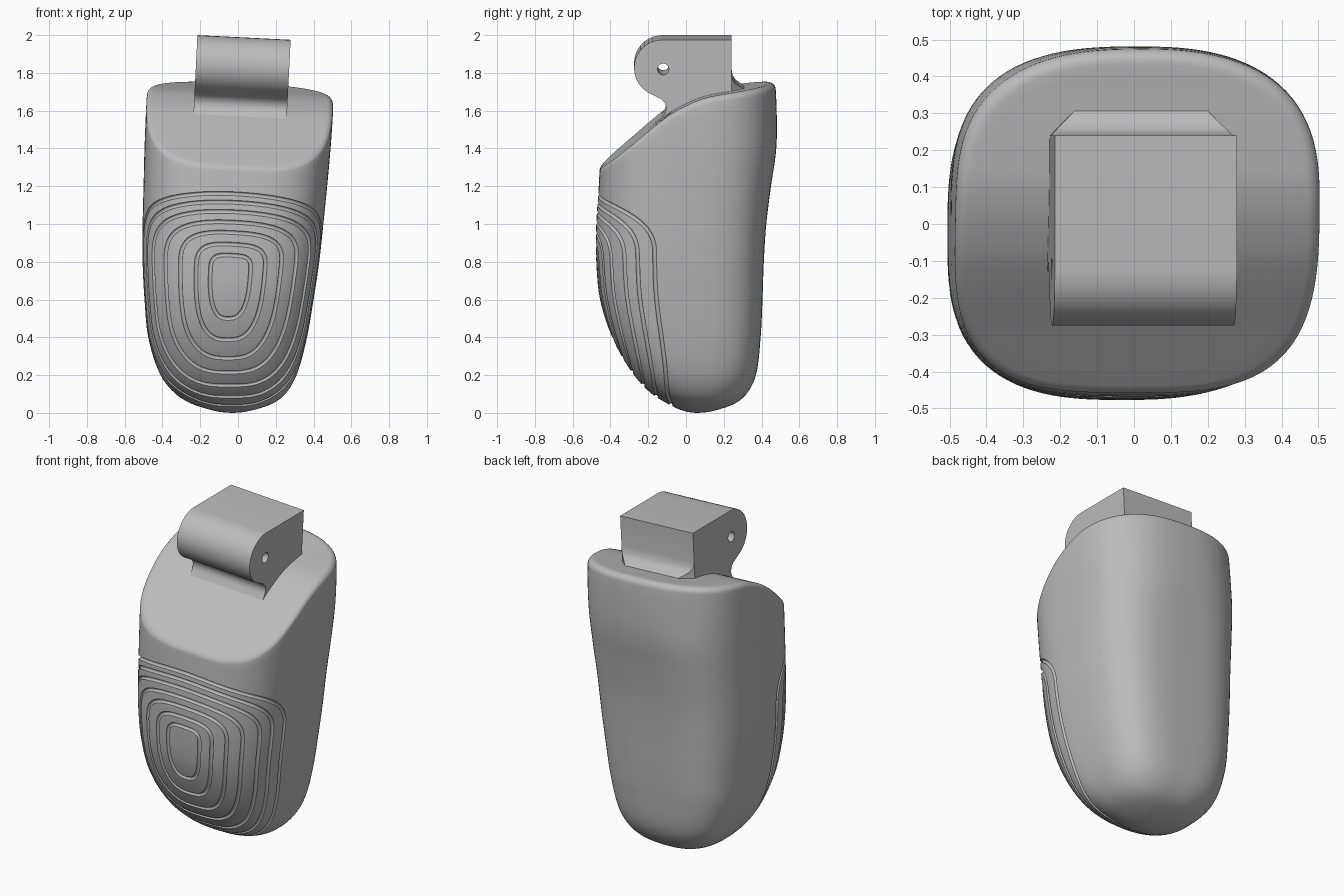
import bpy, bmesh, math
from math import sin, cos, pi, radians
from mathutils import Vector, Matrix

if "Cube" in bpy.data.objects:
    bpy.data.objects.remove(bpy.data.objects["Cube"])

grey = bpy.data.materials.new("plain_grey")
grey.use_nodes = True
grey.diffuse_color = (0.5, 0.5, 0.5, 1)
grey.node_tree.nodes["Principled BSDF"].inputs["Base Color"].default_value = (0.5, 0.5, 0.5, 1)

# Body outline: height, left x, right x, front y, back y, front and back squareness
OUTLINE = [
    (0, -.03, -.03, .06, .06, 2.2, 2.3), (.02, -.16, .1, -.04, .18, 2.2, 2.3),
    (.05, -.25, .185, -.1, .26, 2.3, 2.5), (.1, -.33, .25, -.18, .32, 2.4, 2.7),
    (.2, -.41, .31, -.275, .37, 2.6, 3), (.4, -.475, .365, -.39, .395, 2.7, 3.3),
    (.6, -.495, .4, -.455, .405, 2.7, 3.4), (.8, -.505, .43, -.475, .412, 2.75, 3.4),
    (1, -.505, .452, -.475, .425, 2.85, 3.3), (1.2, -.5, .472, -.462, .45, 3.2, 3.1),
    (1.4, -.495, .49, -.452, .478, 3.5, 2.8), (1.6, -.487, .503, -.447, .48, 3.6, 2.65),
    (1.8, -.477, .505, -.442, .47, 3.6, 2.6)]
# Sloping top: y, height
TOP = [(-.5, 1.262), (-.3, 1.428), (-.11, 1.585), (0, 1.65), (.1, 1.69),
       (.2, 1.71), (.3, 1.725), (.5, 1.757)]
TILT = 0.05


def smooth_lookup(keys, vals, k):
    """Smooth curve through the given values."""
    k = min(max(k, keys[0]), keys[-1])
    i = 0
    while i < len(keys) - 2 and k > keys[i + 1]:
        i += 1

    def slope(j):
        a, b = max(j - 1, 0), min(j + 1, len(keys) - 1)
        return (vals[b] - vals[a]) / (keys[b] - keys[a])
    h = keys[i + 1] - keys[i]
    t = (k - keys[i]) / h
    s = t * t * (3 - 2 * t)
    return (vals[i] * (1 - s) + vals[i + 1] * s
            + h * slope(i) * t * (1 - t) ** 2 - h * slope(i + 1) * t * t * (1 - t))


HEIGHT_KEYS = [math.sqrt(row[0]) for row in OUTLINE]
COLUMNS = list(zip(*OUTLINE))[1:]
TOP_KEYS, TOP_VALS = zip(*TOP)


def wall(phi, z):
    """Point on the side wall; phi is measured from the front towards +x."""
    key = math.sqrt(max(z, 0))
    xl, xr, yf, yb, nf, nb = (smooth_lookup(HEIGHT_KEYS, c, key) for c in COLUMNS)
    s, c = sin(phi), cos(phi)
    n = nb + (nf - nb) * (1 + c) / 2
    r = (abs(s) ** n + abs(c) ** n) ** (-1 / n)
    return Vector(((xl + xr) / 2 + (xr - xl) / 2 * s * r,
                   (yf + yb) / 2 - (yb - yf) / 2 * c * r, z))


def top_height(x, y):
    return smooth_lookup(TOP_KEYS, TOP_VALS, y) - TILT * x


def finish(bm, name):
    bmesh.ops.recalc_face_normals(bm, faces=bm.faces)
    mesh = bpy.data.meshes.new(name)
    bm.to_mesh(mesh)
    bm.free()
    mesh.materials.append(grey)
    ob = bpy.data.objects.new(name, mesh)
    bpy.context.collection.objects.link(ob)
    return ob


def bridge(bm, a, b):
    for i in range(len(a)):
        j = (i + 1) % len(a)
        bm.faces.new((a[i], a[j], b[j], b[i]))


def cut_and_shade(ob, cutter, angle):
    bpy.ops.object.select_all(action='DESELECT')
    ob.select_set(True)
    bpy.context.view_layer.objects.active = ob
    mod = ob.modifiers.new("cut", 'BOOLEAN')
    mod.operation, mod.solver, mod.object = 'DIFFERENCE', 'EXACT', cutter
    bpy.ops.object.modifier_apply(modifier=mod.name)
    bpy.data.objects.remove(cutter)
    bpy.ops.object.shade_smooth_by_angle(angle=radians(angle))


# Body: lofted wall, rounded rim (tighter at the front) and sloping cap
SIDES, ROWS = 128, 56
bm = bmesh.new()
columns = []
for i in range(SIDES):
    phi = 2 * pi * i / SIDES
    rim = .031 - .012 * cos(phi)
    z = 1.5
    for _ in range(12):
        p = wall(phi, z)
        z = top_height(p.x, p.y) - rim
    column = [wall(phi, z * (j / ROWS) ** 1.7) for j in range(1, ROWS + 1)]
    edge, centre = column[-1], Vector((0, .01, 0))

    def cap_point(scale, drop):
        q = centre + (edge - centre) * scale
        return Vector((q.x, q.y, top_height(q.x, q.y) - drop))
    for k in range(1, 7):
        a = k / 6 * pi / 2
        column.append(cap_point(1 - rim * (1 - cos(a)) / .48, rim * (1 - sin(a))))
    column += [cap_point(s / 14, 0) for s in range(12, 0, -1)]
    columns.append(column)
rings = [[bm.verts.new(p) for p in row] for row in zip(*columns)]
for low, high in zip(rings, rings[1:]):
    bridge(bm, low, high)
tip = bm.verts.new(wall(0, 0))
middle = bm.verts.new((0, .01, top_height(0, .01)))
for i in range(SIDES):
    j = (i + 1) % SIDES
    bm.faces.new((tip, rings[0][j], rings[0][i]))
    bm.faces.new((middle, rings[-1][i], rings[-1][j]))
body = finish(bm, "fingertip_body")

# Grip grooves: bottom height, top height, half width in degrees
GROOVES = [(.5, .835, 13), (.388, .893, 22), (.29, .955, 32), (.215, 1.01, 42),
           (.145, 1.065, 53), (.085, 1.115, 62), (.04, 1.16, 73)]
STEPS, TUBE, RADIUS = 144, 10, .011


def groove_path(k, low, high, width):
    zc = low + .7 * (high - low)
    points = []
    for i in range(STEPS):
        t = 2 * pi * i / STEPS
        c, s = cos(t), sin(t)
        n = 4 - .15 * k if s > 0 else 2.7 + .18 * k
        r = (abs(c) ** n + abs(s) ** n) ** (-1 / n)
        phi = radians(width) * c * r
        z = zc + s * r * ((high - zc) if s > 0 else (zc - low))
        points.append((phi, z - (.024 * phi + .05 * phi * phi) * max(s, 0)))
    return points


bm = bmesh.new()
for k, groove in enumerate(GROOVES):
    path = groove_path(k, *groove)
    spots = [wall(*p) for p in path]
    loops = []
    for i, (phi, z) in enumerate(path):
        e = .004
        across = wall(phi + e, z) - wall(phi - e, z)
        up = wall(phi, z + e) - wall(phi, z - e)
        normal = across.cross(up).normalized()
        along = (spots[(i + 1) % STEPS] - spots[i - 1]).normalized()
        side = normal.cross(along).normalized()
        loops.append([bm.verts.new(spots[i] + RADIUS * (cos(a) * side + sin(a) * normal))
                      for a in (2 * pi * (j + .5) / TUBE for j in range(TUBE))])
    for i in range(STEPS):
        bridge(bm, loops[i - 1], loops[i])
groove_cutter = finish(bm, "groove_cutter")
groove_cutter.hide_render = True
cut_and_shade(body, groove_cutter, 45)

# Hinge block: side profile extruded across, with a pin hole
HALF, BACK, PIN_Y, PIN_Z = .247, .24, -.125, 1.8375
profile = [(BACK, PIN_Z + .15)]
profile += [(PIN_Y + .15 * cos(radians(a)), PIN_Z + .15 * sin(radians(a)))
            for a in range(90, 241, 10)]
profile += [(-.165, 1.69), (-.13, 1.672), (-.11, 1.65), (-.104, 1.625), (-.11, 1.6),
            (-.145, 1.545), (-.1, 1.5), (.2, 1.5), (.3, 1.65), (.31, 1.722),
            (.28, 1.741), (.26, 1.755), (.247, 1.775), (BACK, 1.81)]
bm = bmesh.new()
face = bm.faces.new([bm.verts.new((-HALF, y, z)) for y, z in profile])
new = bmesh.ops.extrude_face_region(bm, geom=[face])["geom"]
bmesh.ops.translate(bm, vec=(2 * HALF, 0, 0), verts=[v for v in new if isinstance(v, bmesh.types.BMVert)])
bmesh.ops.bisect_plane(bm, geom=bm.verts[:] + bm.edges[:] + bm.faces[:], dist=1e-5,
                       plane_co=(0, BACK, 0), plane_no=(0, 1, 0))
for v in bm.verts:  # the rear fillet narrows towards the back
    v.co.x -= math.copysign(max(0, v.co.y - BACK), v.co.x)
pivot = Vector((.032, 0, PIN_Z + .15))
lean = (Matrix.Translation(pivot) @ Matrix.Rotation(TILT, 4, 'Y')
        @ Matrix.Translation((0, 0, -pivot.z)))
bm.transform(lean)
hinge = finish(bm, "hinge_block")

# Pin hole
bm = bmesh.new()
bmesh.ops.create_cone(bm, cap_ends=True, segments=32, radius1=.03, radius2=.03, depth=1,
                      matrix=lean @ Matrix.Translation((0, PIN_Y + .004, PIN_Z - .006))
                      @ Matrix.Rotation(pi / 2, 4, 'Y'))
pin_cutter = finish(bm, "pin_cutter")
pin_cutter.hide_render = True
cut_and_shade(hinge, pin_cutter, 40)
